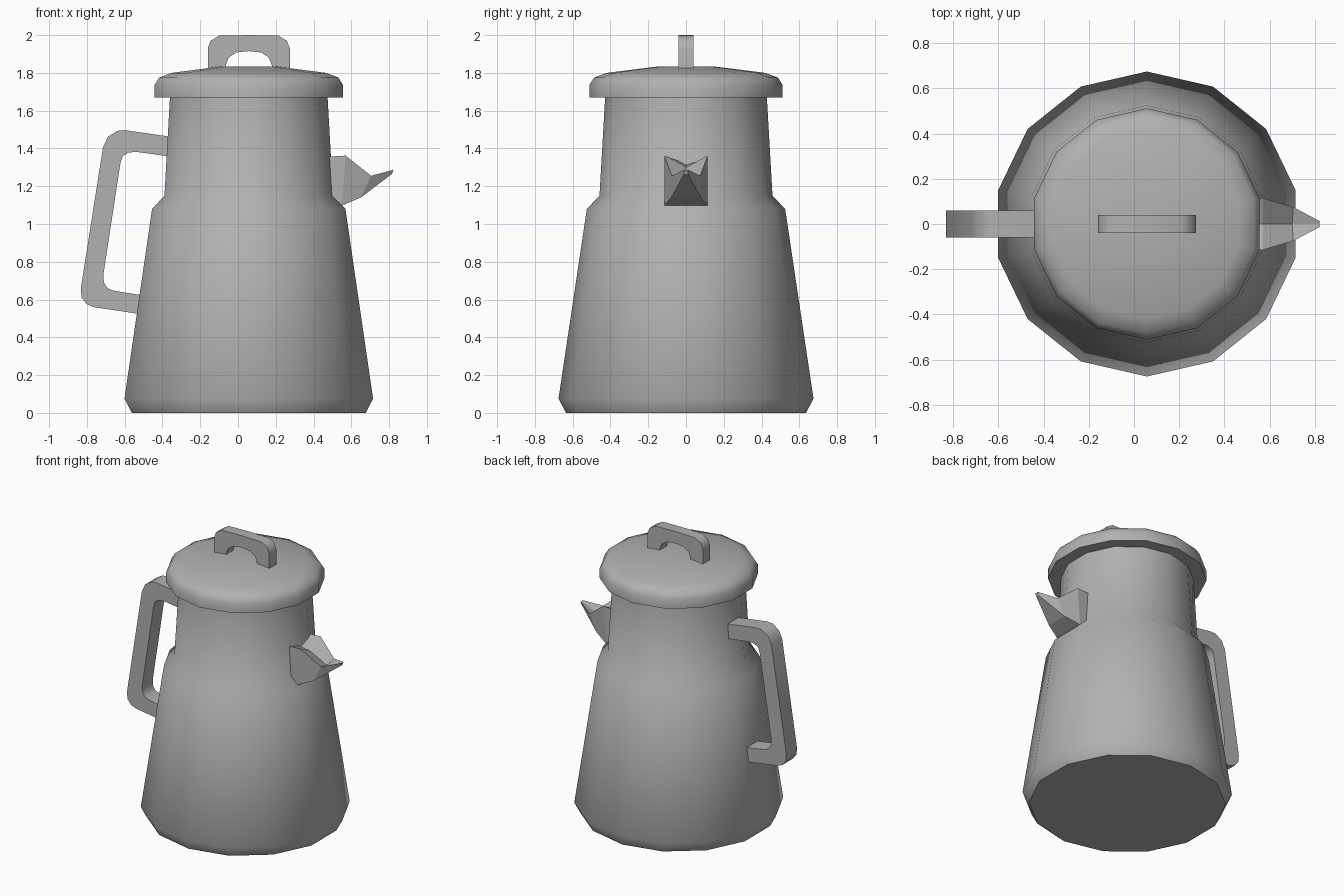
import bpy, bmesh, math

if "Cube" in bpy.data.objects:
    bpy.data.objects.remove(bpy.data.objects["Cube"])

CX = 0.057      # axis of the round body
SIDES = 14

# Dark grey enamel
grey = bpy.data.materials.new("dark_grey")
grey.diffuse_color = (0.44, 0.44, 0.44, 1)
grey.use_nodes = True
grey.node_tree.nodes["Principled BSDF"].inputs["Base Color"].default_value = grey.diffuse_color


def finish(name, bm, smooth=None):
    bmesh.ops.recalc_face_normals(bm, faces=bm.faces[:])
    me = bpy.data.meshes.new(name)
    bm.to_mesh(me)
    bm.free()
    me.materials.append(grey)
    ob = bpy.data.objects.new(name, me)
    bpy.context.collection.objects.link(ob)
    if smooth:
        bpy.ops.object.select_all(action='DESELECT')
        ob.select_set(True)
        bpy.context.view_layer.objects.active = ob
        bpy.ops.object.shade_smooth_by_angle(angle=math.radians(smooth))
    return ob


def loft(name, rings, smooth=None):
    """Skin a list of closed rings and cap both ends."""
    bm = bmesh.new()
    vs = [[bm.verts.new(p) for p in r] for r in rings]
    n = len(rings[0])
    for a, b in zip(vs, vs[1:]):
        for i in range(n):
            j = (i + 1) % n
            bm.faces.new((a[i], a[j], b[j], b[i]))
    bm.faces.new(vs[0])
    bm.faces.new(vs[-1])
    return finish(name, bm, smooth)


def lathe(name, profile, smooth=50):
    def ring(r, z):
        angs = [math.pi / 2 + 2 * math.pi * i / SIDES for i in range(SIDES)]
        return [(CX + r * math.cos(a), r * math.sin(a), z) for a in angs]
    return loft(name, [ring(r, z) for r, z in profile], smooth)


def strap(name, outer, inner, half):
    """Flat bar in the xz plane between two matching edge paths."""
    rings = [[(o[0], -half, o[1]), (o[0], half, o[1]),
              (i[0], half, i[1]), (i[0], -half, i[1])]
             for o, i in zip(outer, inner)]
    return loft(name, rings, 60)


# Pot body
lathe("pot_body", [(0.635, 0), (0.675, 0.075), (0.525, 1.08),
                   (0.458, 1.15), (0.427, 1.69)])

# Lid with rolled rim and shallow dome
lathe("lid", [(0.512, 1.67), (0.512, 1.735), (0.487, 1.775),
              (0.42, 1.80), (0.15, 1.834)])

# Lid grip
strap("lid_grip",
      [(-0.16, 1.80), (-0.16, 1.93), (-0.145, 1.97), (-0.10, 1.997), (0.057, 2.0),
       (0.214, 1.997), (0.259, 1.97), (0.274, 1.93), (0.274, 1.80)],
      [(-0.065, 1.80), (-0.065, 1.84), (-0.05, 1.88), (-0.01, 1.908), (0.057, 1.915),
       (0.124, 1.908), (0.164, 1.88), (0.179, 1.84), (0.179, 1.80)], 0.04)

# Side handle
strap("side_handle",
      [(-0.34, 1.46), (-0.60, 1.497), (-0.64, 1.493), (-0.69, 1.46), (-0.715, 1.405),
       (-0.832, 0.66), (-0.828, 0.61), (-0.80, 0.575), (-0.765, 0.56), (-0.51, 0.522)],
      [(-0.34, 1.355), (-0.54, 1.382), (-0.58, 1.378), (-0.61, 1.36), (-0.622, 1.325),
       (-0.713, 0.73), (-0.71, 0.69), (-0.69, 0.66), (-0.66, 0.647), (-0.50, 0.622)], 0.06)

# Spout: top edge (x, y, z), valley (x, z), bottom edge (x, y, z)
sections = [
    ((0.45, 0.115, 1.355), (0.45, 1.32), (0.46, 0.115, 1.095)),
    ((0.57, 0.115, 1.362), (0.57, 1.30), (0.55, 0.115, 1.098)),
    ((0.705, 0.075, 1.255), (0.70, 1.235), (0.65, 0.078, 1.14)),
    ((0.823, 0.012, 1.287), (0.82, 1.28), (0.815, 0.01, 1.265)),
]
loft("spout", [[t, (v[0], 0, v[1]), (t[0], -t[1], t[2]),
                (b[0], -b[1], b[2]), b] for t, v, b in sections])
